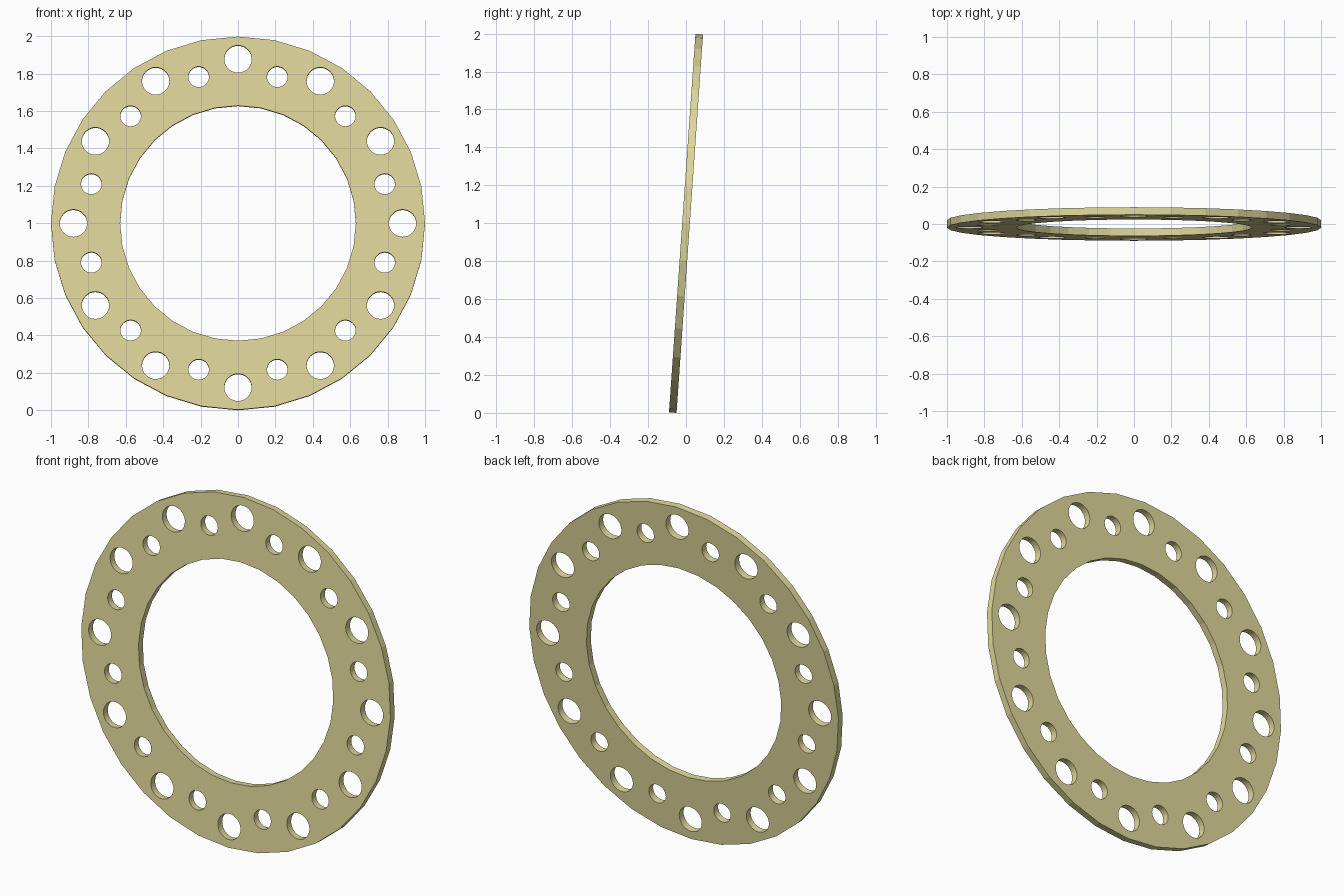
import bpy
from math import sin, cos, pi, radians

if "Cube" in bpy.data.objects:
    bpy.data.objects.remove(bpy.data.objects["Cube"])

curve = bpy.data.curves.new("perforated_ring", 'CURVE')
curve.dimensions = '2D'
curve.fill_mode = 'BOTH'
curve.extrude = 0.02


def loop(cx, cy, r, n):
    """Closed circular outline; nested outlines become holes."""
    s = curve.splines.new('POLY')
    s.points.add(n - 1)
    for i, p in enumerate(s.points):
        a = 2 * pi * i / n
        p.co = (cx + r * cos(a), cy + r * sin(a), 0, 1)
    s.use_cyclic_u = True


# ring outlines
loop(0, 0, 1.0, 32)
loop(0, 0, 0.63, 32)

# alternating large and small holes
for k in range(24):
    a = radians(15 * k)
    dist, r = (0.88, 0.073) if k % 2 == 0 else (0.812, 0.055)
    loop(dist * cos(a), dist * sin(a), r, 32)

ring = bpy.data.objects.new("perforated_ring", curve)
bpy.context.collection.objects.link(ring)

# stand upright, leaning back slightly
ring.rotation_euler.x = radians(86)
ring.location.z = 0.999

# turn into a welded flat-shaded mesh
bpy.context.view_layer.objects.active = ring
ring.select_set(True)
bpy.ops.object.convert(target='MESH')
ring = bpy.context.object
ring.name = "perforated_ring"
bpy.ops.object.mode_set(mode='EDIT')
bpy.ops.mesh.select_all(action='SELECT')
bpy.ops.mesh.remove_doubles(threshold=0.0001)
bpy.ops.mesh.normals_make_consistent(inside=False)
bpy.ops.object.mode_set(mode='OBJECT')
bpy.ops.object.shade_flat()

# pale yellow material
mat = bpy.data.materials.new("pale_yellow")
mat.diffuse_color = (0.75, 0.69, 0.33, 1)
mat.use_nodes = True
mat.node_tree.nodes["Principled BSDF"].inputs["Base Color"].default_value = mat.diffuse_color
ring.data.materials.clear()
ring.data.materials.append(mat)
